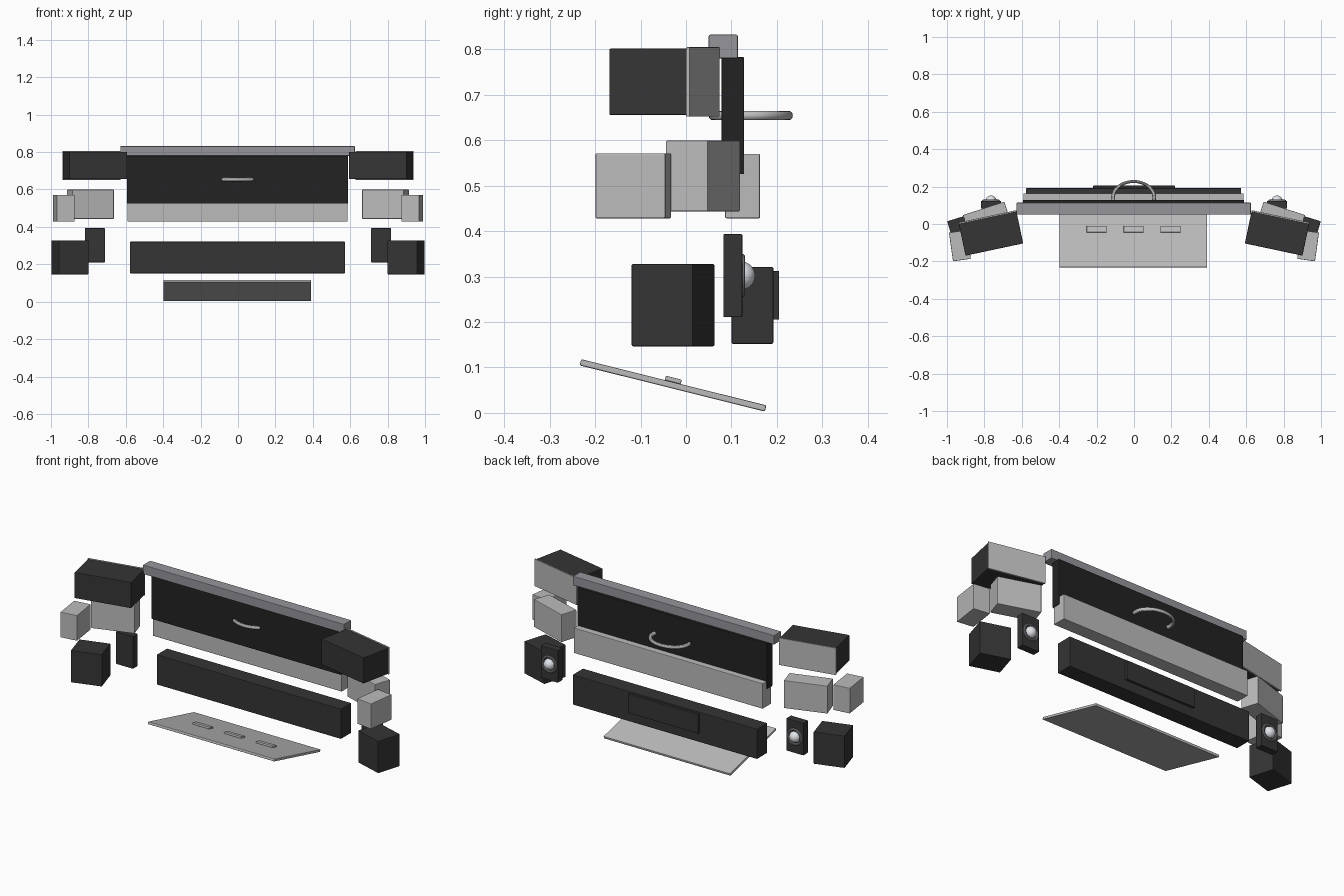
import bpy
from math import radians

if "Cube" in bpy.data.objects:
    bpy.data.objects.remove(bpy.data.objects["Cube"])


def material(name, r, g, b):
    m = bpy.data.materials.new(name)
    m.diffuse_color = (r, g, b, 1)
    m.use_nodes = True
    m.node_tree.nodes["Principled BSDF"].inputs["Base Color"].default_value = m.diffuse_color
    return m


dark = material("dark_plastic", 0.035, 0.035, 0.035)
black = material("grille_black", 0.016, 0.016, 0.017)
light = material("light_grey", 0.5, 0.5, 0.5)
trim = material("trim_grey", 0.3, 0.3, 0.33)
pale = material("lamp_lens", 0.75, 0.78, 0.82)


def finish(ob, name, mat, smooth=False):
    ob.name = name
    ob.data.materials.append(mat)
    if smooth:
        bpy.ops.object.shade_smooth_by_angle()
    return ob


def box(name, centre, size, mat, rot=(0, 0, 0), bevel=0.003):
    bpy.ops.mesh.primitive_cube_add(size=1, location=centre,
                                    rotation=[radians(a) for a in rot])
    ob = bpy.context.object
    ob.scale = size
    bpy.ops.object.transform_apply(location=False, rotation=False, scale=True)
    b = ob.modifiers.new("soft_edges", "BEVEL")
    b.width = bevel
    b.segments = 2
    return finish(ob, name, mat)


def span(name, lo, hi, mat, bevel=0.003):
    centre = [(a + b) / 2 for a, b in zip(lo, hi)]
    return box(name, centre, [b - a for a, b in zip(lo, hi)], mat, bevel=bevel)


# Central stack: top trim, grille, bumper strip, lower bumper and its panel
span("top_trim", (-0.628, 0.05, 0.78), (0.625, 0.114, 0.832), trim)
span("grille_panel", (-0.594, 0.078, 0.525), (0.588, 0.128, 0.783), black)
span("bumper_strip", (-0.592, 0.086, 0.428), (0.586, 0.163, 0.57), light)
span("lower_bumper", (-0.577, 0.1, 0.152), (0.572, 0.192, 0.321), dark)
span("blank_plate", (-0.218, 0.190, 0.205), (0.218, 0.205, 0.312), dark, 0.002)

# Plain ring passing through the grille
bpy.ops.mesh.primitive_torus_add(location=(-0.002, 0.1425, 0.654),
                                 major_radius=0.11, minor_radius=0.01,
                                 major_segments=48, minor_segments=12)
ring = bpy.context.object
ring.scale = (1, 0.77, 1)
finish(ring, "grille_ring", light, True)

# Tilted tray with three fins
box("tray", (-0.004, -0.0285, 0.0605), (0.79, 0.42, 0.014), light, (-14, 0, 0))
for i, x in enumerate((-0.2, -0.002, 0.195)):
    box(f"tray_fin_{i + 1}", (x, -0.028, 0.0725), (0.106, 0.036, 0.010), light,
        (-14, 0, 0), 0.002)

# Parts repeated on both sides
for side, s in (("right", 1), ("left", -1)):
    # Upper housing with a thin lens on its back face
    box(f"upper_housing_{side}", (s * 0.765, -0.0495, 0.728),
        (0.315, 0.178, 0.146), dark, (0, 0, -12 * s))
    box(f"upper_lens_{side}", (s * 0.7835, 0.037, 0.728),
        (0.317, 0.008, 0.153), light, (0, 0, -12 * s), 0.002)
    # Middle and lower corner blocks
    box(f"inner_block_{side}", (s * 0.789, 0.0375, 0.521),
        (0.233, 0.097, 0.156), light, (0, 0, -18 * s))
    box(f"outer_block_{side}", (s * 0.931, -0.116, 0.4995),
        (0.096, 0.155, 0.143), light, (0, 0, -8 * s))
    box(f"lower_block_{side}", (s * 0.8985, -0.0285, 0.237),
        (0.167, 0.141, 0.181), dark, (0, 0, -17 * s))
    # Round lamp on its backing plate
    lx, lz = s * 0.765, 0.302
    box(f"lamp_base_{side}", (lx, 0.103, lz), (0.107, 0.042, 0.183), dark)
    bpy.ops.mesh.primitive_torus_add(location=(lx, 0.123, lz),
                                     rotation=(radians(90), 0, 0),
                                     major_radius=0.041, minor_radius=0.007,
                                     major_segments=32, minor_segments=10)
    finish(bpy.context.object, f"lamp_ring_{side}", trim, True)
    bpy.ops.mesh.primitive_uv_sphere_add(location=(lx, 0.121, lz), radius=0.031,
                                         segments=32, ring_count=16)
    finish(bpy.context.object, f"lamp_lens_{side}", pale, True)
